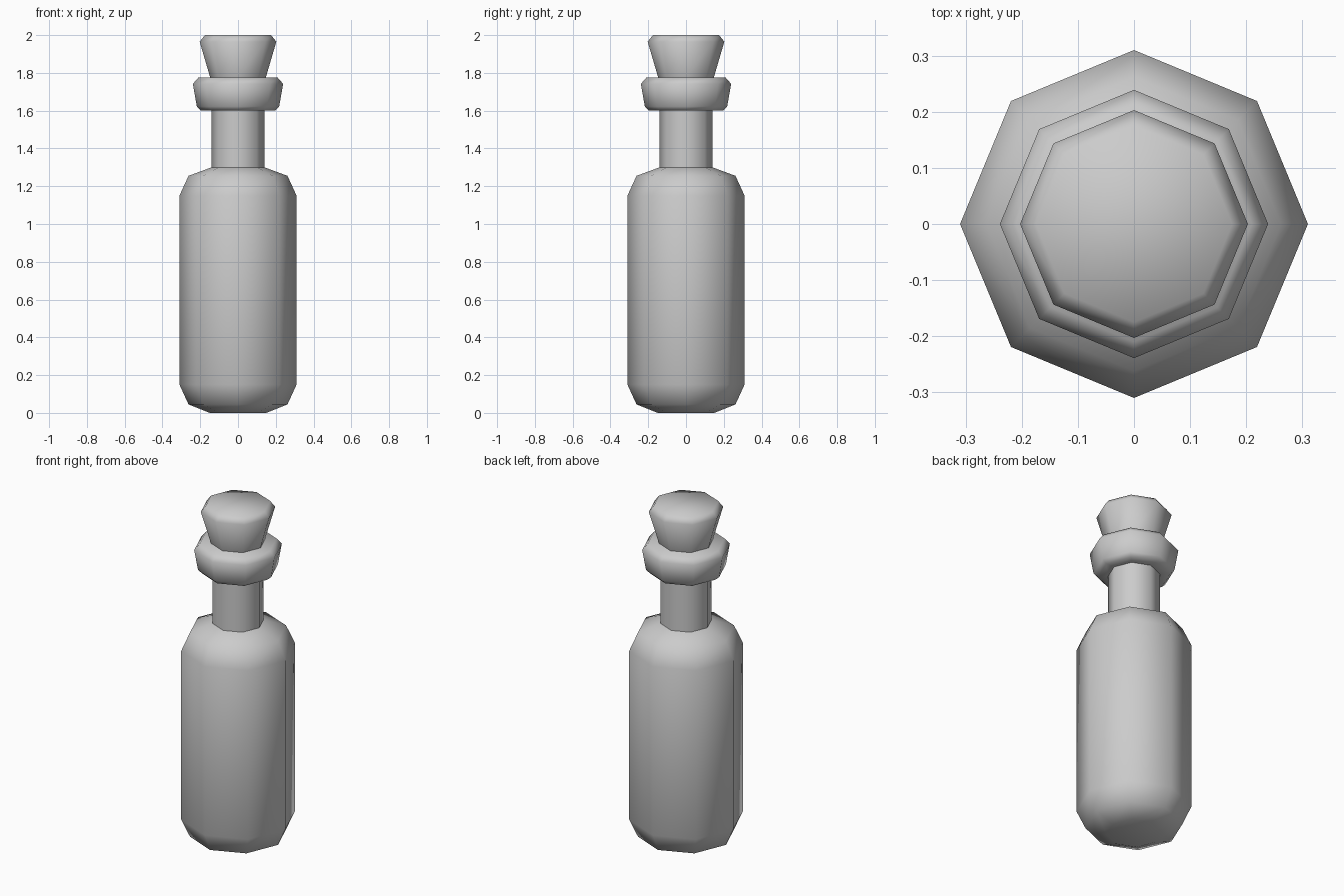
import bpy, bmesh, math

if "Cube" in bpy.data.objects:
    bpy.data.objects.remove(bpy.data.objects["Cube"])

SIDES = 8

def lathe(name, profile):
    """Revolve an (r, z) profile into a capped eight-sided solid."""
    bm = bmesh.new()
    rings = []
    for r, z in profile:
        rings.append([bm.verts.new((r * math.cos(2 * math.pi * i / SIDES),
                                    r * math.sin(2 * math.pi * i / SIDES), z))
                      for i in range(SIDES)])
    for a, b in zip(rings, rings[1:]):
        for i in range(SIDES):
            j = (i + 1) % SIDES
            bm.faces.new((a[i], a[j], b[j], b[i]))
    bm.faces.new(rings[0][::-1])
    bm.faces.new(rings[-1])
    bmesh.ops.recalc_face_normals(bm, faces=bm.faces)
    mesh = bpy.data.meshes.new(name)
    bm.to_mesh(mesh)
    bm.free()
    obj = bpy.data.objects.new(name, mesh)
    bpy.context.collection.objects.link(obj)
    bpy.ops.object.select_all(action='DESELECT')
    obj.select_set(True)
    bpy.context.view_layer.objects.active = obj
    bpy.ops.object.shade_smooth_by_angle(angle=math.radians(62))
    return obj

# Bottle: body, shoulder, neck and thick lip
lathe("bottle", [(0.15, 0), (0.262, 0.045), (0.31, 0.15), (0.31, 1.15),
                 (0.262, 1.255), (0.14, 1.30), (0.14, 1.60), (0.195, 1.60),
                 (0.218, 1.622), (0.239, 1.742), (0.21, 1.775)])

# Tapered cork, pushed into the lip
lathe("cork", [(0.125, 1.70), (0.147, 1.775), (0.203, 1.965), (0.175, 2.0)])
